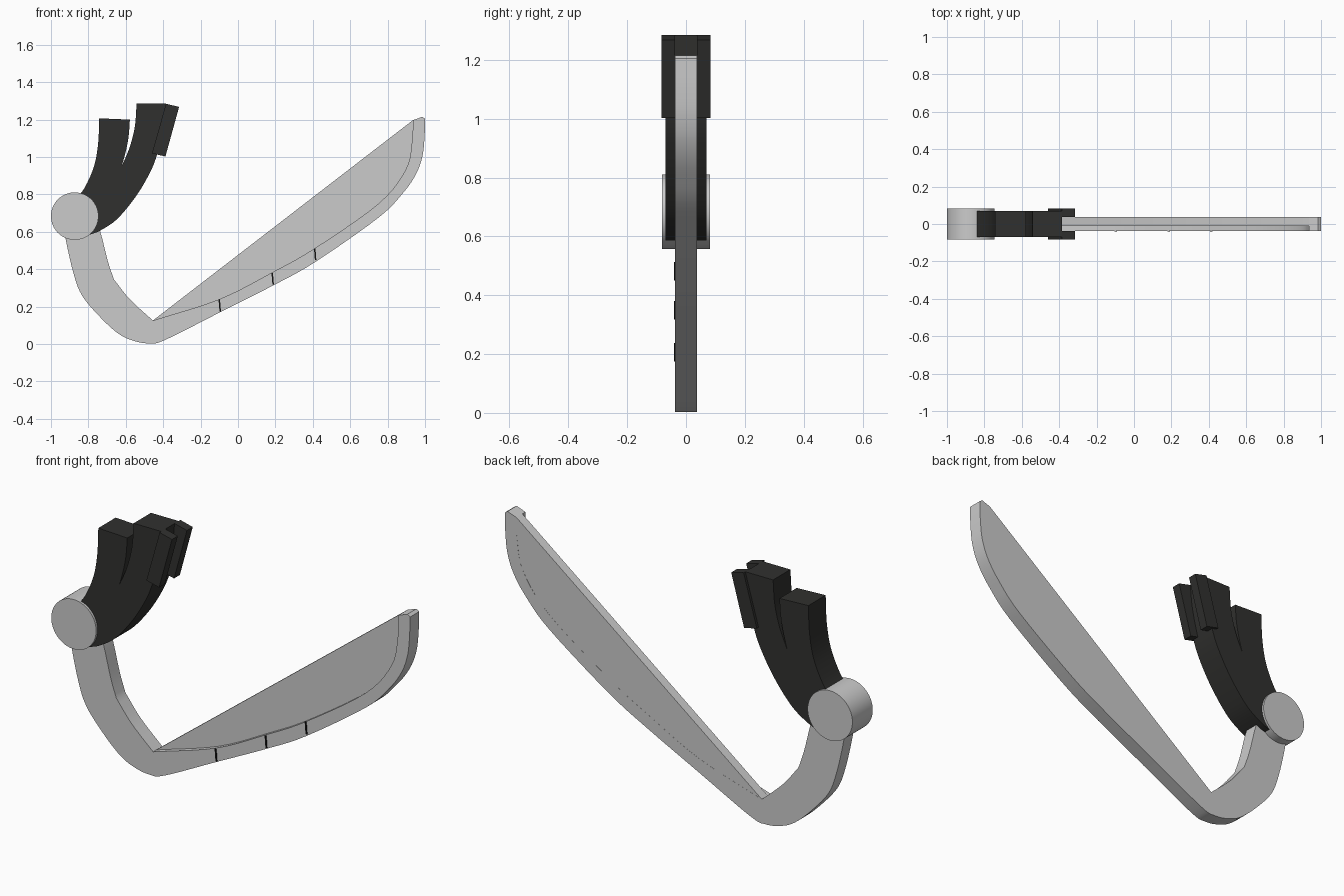
import bpy, bmesh, math
from mathutils import Vector

if "Cube" in bpy.data.objects:
    bpy.data.objects.remove(bpy.data.objects["Cube"])


def curve(pts, n=5):
    """Smooth curve through (x, z) points, end points included."""
    p = [Vector(q) for q in pts]
    p = [2 * p[0] - p[1]] + p + [2 * p[-1] - p[-2]]
    out = []
    for i in range(1, len(p) - 2):
        a, b, c, d = p[i - 1:i + 3]
        for k in range(n):
            t = k / n
            out.append(0.5 * (2 * b + (c - a) * t + (2 * a - 5 * b + 4 * c - d) * t * t
                              + (3 * b - a - 3 * c + d) * t ** 3))
    return out + [p[-2]]


def plate(name, outline, y0, y1, mat=None):
    """Extrude a front-view outline from y0 to y1."""
    bm = bmesh.new()
    face = bm.faces.new([bm.verts.new((p[0], y0, p[1])) for p in outline])
    ext = bmesh.ops.extrude_face_region(bm, geom=[face])
    moved = [g for g in ext["geom"] if isinstance(g, bmesh.types.BMVert)]
    bmesh.ops.translate(bm, vec=(0, y1 - y0, 0), verts=moved)
    bmesh.ops.recalc_face_normals(bm, faces=bm.faces)
    me = bpy.data.meshes.new(name)
    bm.to_mesh(me)
    bm.free()
    ob = bpy.data.objects.new(name, me)
    bpy.context.collection.objects.link(ob)
    if mat:
        me.materials.append(mat)
    bpy.ops.object.select_all(action='DESELECT')
    ob.select_set(True)
    bpy.context.view_layer.objects.active = ob
    bpy.ops.object.shade_smooth_by_angle(angle=math.radians(30))
    return ob


dark = bpy.data.materials.new("dark_rubber")
dark.diffuse_color = (0.03, 0.03, 0.028, 1)
dark.use_nodes = True
dark.node_tree.nodes["Principled BSDF"].inputs["Base Color"].default_value = dark.diffuse_color
black = bpy.data.materials.new("black_mark")
black.diffuse_color = (0.005, 0.005, 0.005, 1)
black.use_nodes = True
black.node_tree.nodes["Principled BSDF"].inputs["Base Color"].default_value = black.diffuse_color

H = 0.037

# Hooked arm and raised rim along the lower edge of the blade
outer = curve([(-0.93, 0.64), (-0.92, 0.555), (-0.88, 0.38), (-0.834, 0.26), (-0.738, 0.145),
               (-0.64, 0.056), (-0.56, 0.018), (-0.476, 0.004), (-0.39, 0.022), (-0.1, 0.168),
               (0.185, 0.312), (0.41, 0.437), (0.75, 0.675), (0.88, 0.805), (0.95, 0.905),
               (0.985, 1.0), (0.997, 1.1), (1.0, 1.205)])
rim_inner = curve([(0.935, 1.197), (0.93, 1.08), (0.895, 0.93), (0.75, 0.75),
                   (0.41, 0.512), (0.18, 0.382), (-0.1, 0.24), (-0.455, 0.126)])
arm_inner = curve([(-0.455, 0.126), (-0.577, 0.238), (-0.663, 0.345)])
arm_top = curve([(-0.663, 0.345), (-0.695, 0.44), (-0.733, 0.59), (-0.76, 0.66)])
plate("arm_and_rim", outer + [(0.985, 1.215)] + rim_inner + arm_inner[1:] + arm_top[1:], -H, H)

# Thinner blade panel, set back from the front of the rim
start = next(i for i, p in enumerate(outer) if p.x > -0.4)
panel = [p + Vector((-0.018, 0.026)) for p in outer[start:-6]]
plate("blade_panel", [(-0.455, 0.126)] + panel + [(0.96, 1.1), (0.96, 1.205), (0.935, 1.197)],
      -0.012, H - 0.0005)

# Depth marks on the rim
for x, z in ((-0.1, 0.175), (0.183, 0.318), (0.41, 0.45)):
    plate("depth_mark", [(x - 0.004, z + 0.062), (x + 0.001, z), (x + 0.009, z), (x + 0.004, z + 0.062)],
          -0.041, -0.034, black)

# Round pivot at the top of the arm
ring = [(-0.873 + 0.127 * math.cos(i * math.tau / 64), 0.684 + 0.127 * math.sin(i * math.tau / 64))
        for i in range(64)]
plate("pivot", ring, -0.082, 0.082)

# Forked dark strap
left = curve([(-0.86, 0.78), (-0.815, 0.845), (-0.77, 0.95), (-0.748, 1.07), (-0.742, 1.207)])
notch_a = curve([(-0.578, 1.2), (-0.585, 1.11), (-0.6, 1.03), (-0.622, 0.95)])
notch_b = curve([(-0.622, 0.95), (-0.58, 1.05), (-0.552, 1.16), (-0.542, 1.285)])
right = curve([(-0.385, 1.285), (-0.4, 1.15), (-0.44, 0.99), (-0.49, 0.88), (-0.56, 0.77),
               (-0.65, 0.665), (-0.74, 0.605), (-0.80, 0.583)])
plate("forked_strap", left + notch_a + notch_b[1:] + right + [(-0.86, 0.62)], -0.07, 0.07, dark)

# Pair of clip plates on the front prong
clip = [(-0.46, 1.02), (-0.385, 1.285), (-0.315, 1.268), (-0.388, 1.003)]
for s in (-1, 1):
    plate("clip_plate", clip, s * 0.037, s * 0.084, dark)
